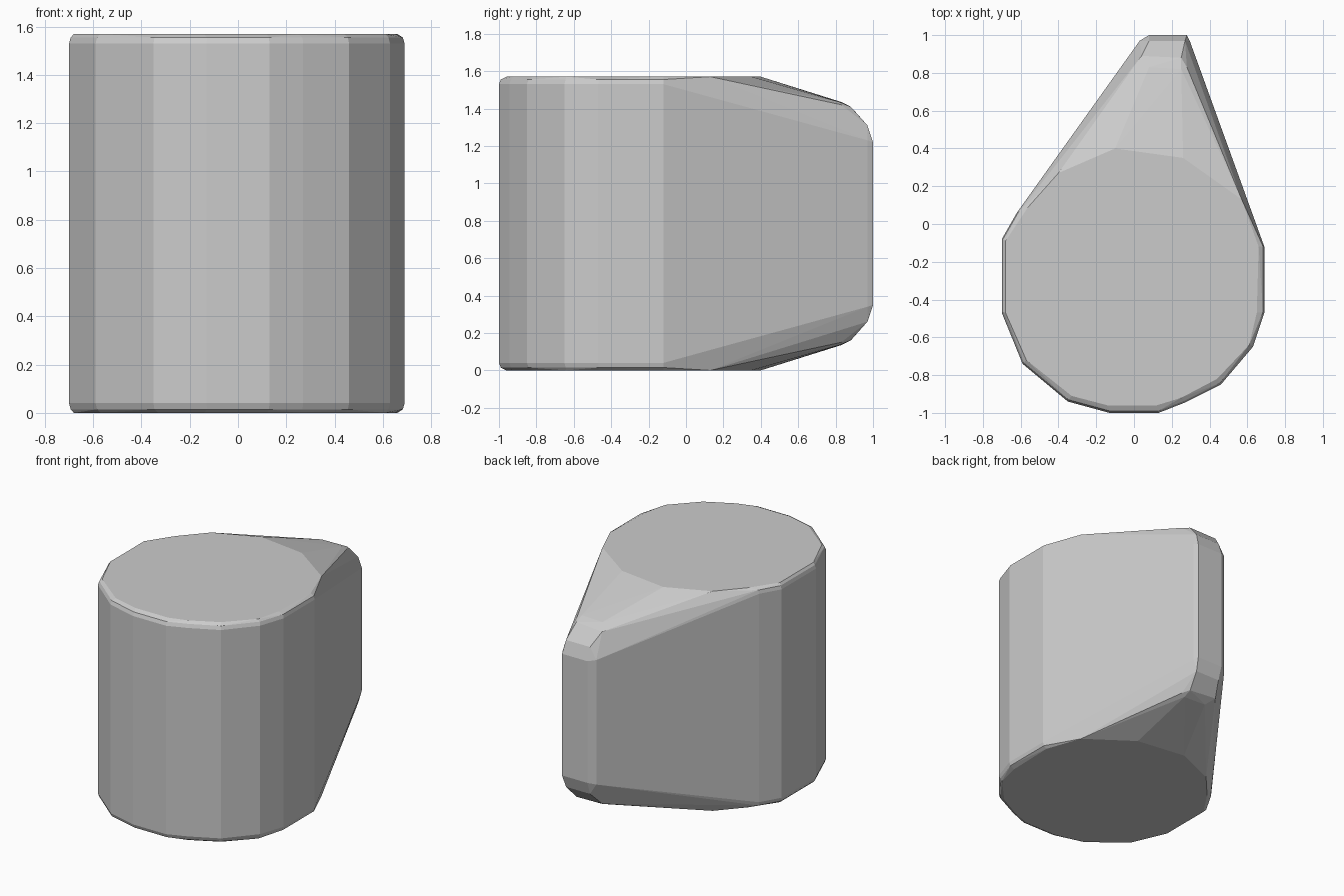
import bpy, bmesh, math

if "Cube" in bpy.data.objects:
    bpy.data.objects.remove(bpy.data.objects["Cube"])

H = 1.57

# Vertical wall outline of the round end
wall = [(-.62, .06), (-.70, -.08), (-.70, -.47), (-.59, -.74), (-.35, -.94),
        (-.13, -1), (.13, -1), (.27, -.945), (.46, -.85), (.63, -.65),
        (.69, -.47), (.69, -.12)]
# Flat cap outline
cap = [(-.56, .09), (-.68, -.09), (-.68, -.47), (-.57, -.72), (-.33, -.91),
       (-.14, -.96), (.12, -.96), (.25, -.92), (.44, -.82), (.61, -.64),
       (.65, -.47), (.66, -.12), (.57, .13), (.26, .35), (-.1, .40), (-.4, .27)]
# Narrow nose: x, y, height of its upper rim
nose = [(.03, .97, 1.23), (.08, 1, 1.22), (.28, 1, 1.22), (.295, .97, 1.23),
        (.08, .97, 1.31), (.27, .97, 1.31), (.04, .89, 1.40), (.25, .88, 1.41),
        (.28, .83, 1.42), (.08, .83, 1.435), (.25, .82, 1.435)]
# Softened rim between wall and cap
rim = [((a[0] * .99), a[1] * .99, 1.555) for a in wall]

upper = [(x, y, 1.53) for x, y in wall] + rim
upper += [(x, y, H) for x, y in cap] + nose

# The lower half mirrors the upper half; the solid is their convex skin
bm = bmesh.new()
for x, y, z in upper:
    bm.verts.new((x, y, z))
    bm.verts.new((x, y, H - z))
res = bmesh.ops.convex_hull(bm, input=bm.verts[:])
loose = [v for v in bm.verts if not v.link_faces]
bmesh.ops.delete(bm, geom=loose, context='VERTS')
bmesh.ops.dissolve_limit(bm, angle_limit=math.radians(1),
                         verts=bm.verts[:], edges=bm.edges[:])
bmesh.ops.recalc_face_normals(bm, faces=bm.faces[:])
mesh = bpy.data.meshes.new("teardrop_block")
bm.to_mesh(mesh)
bm.free()
bpy.context.collection.objects.link(bpy.data.objects.new("teardrop_block", mesh))
